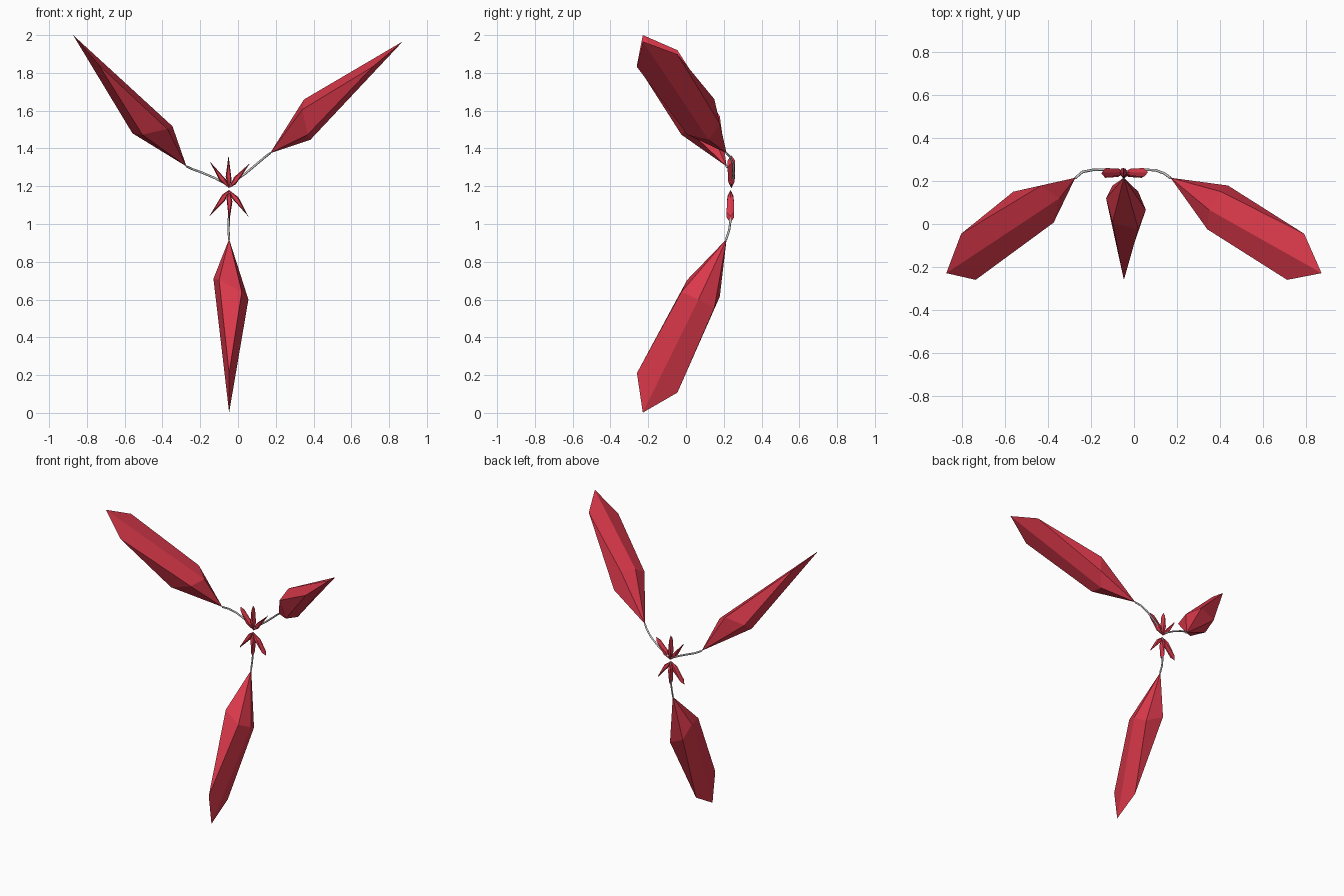
import bpy, bmesh
from math import sin, cos, asin, radians
from mathutils import Vector

if "Cube" in bpy.data.objects:
    bpy.data.objects.remove(bpy.data.objects["Cube"])

red = bpy.data.materials.new("red")
red.diffuse_color = (0.70, 0.04, 0.07, 1)
red.use_nodes = True
red.node_tree.nodes["Principled BSDF"].inputs["Base Color"].default_value = red.diffuse_color

# Faceted petal: point base, slanted six-sided ring, chisel tip
# columns: sideways, depth, distance along the petal
SHAPE = [(0, 0, 0),
         (-0.083, 0.005, 0.23), (-0.053, -0.094, 0.285), (0.067, -0.094, 0.356),
         (0.102, 0.005, 0.353), (0.067, 0.1, 0.356), (-0.053, 0.1, 0.29),
         (0, -0.119, 0.845), (0, 0, 1.02), (0, 0.119, 0.845)]
FACES = [(0, i, i % 6 + 1) for i in range(1, 7)] + [
    (2, 3, 7), (5, 6, 9), (1, 2, 7, 8), (3, 4, 8, 7), (4, 5, 9, 8), (6, 1, 8, 9)]


def petal(name, base, angle, tilt, scale):
    a = radians(angle)
    radial = Vector((cos(a), 0, sin(a)))
    side = Vector((-sin(a), 0, cos(a)))
    back = Vector((0, 1, 0))
    along = radial * cos(tilt) - back * sin(tilt)
    depth = back * cos(tilt) + radial * sin(tilt)
    bm = bmesh.new()
    vs = [bm.verts.new(Vector(base) + scale * (side * u + depth * w + along * l))
          for u, w, l in SHAPE]
    for f in FACES:
        bm.faces.new([vs[i] for i in f])
    bmesh.ops.recalc_face_normals(bm, faces=bm.faces[:])
    me = bpy.data.meshes.new(name)
    bm.to_mesh(me)
    bm.free()
    me.materials.append(red)
    bpy.context.collection.objects.link(bpy.data.objects.new(name, me))


def stem(name, points):
    cu = bpy.data.curves.new(name, "CURVE")
    cu.dimensions = "3D"
    cu.bevel_depth = 0.006
    cu.bevel_resolution = 1
    cu.use_fill_caps = True
    sp = cu.splines.new("POLY")
    sp.points.add(len(points) - 1)
    for p, co in zip(sp.points, points):
        p.co = (*co, 1)
    bpy.context.collection.objects.link(bpy.data.objects.new(name, cu))


# Three large petals, leaning to the front
tilt = asin(0.435)
petal("large_petal_bottom", (-0.047, 0.215, 0.92), -90, tilt, 1)
petal("large_petal_left", (-0.273, 0.215, 1.305), 130.8, tilt, 1)
petal("large_petal_right", (0.17, 0.215, 1.375), 40.1, tilt, 1)

# Six small petals around the centre
for i, ang in enumerate((50, 91, 126)):
    petal(f"small_petal_upper_{i}", (-0.047, 0.24, 1.19), ang, 0, 0.171)
for i, ang in enumerate((-127, -90, -54)):
    petal(f"small_petal_lower_{i}", (-0.047, 0.235, 1.18), ang, 0, 0.171)

# Thin bent stems
stem("stem_bottom", [(-0.047, 0.212, 0.918), (-0.05, 0.228, 0.965), (-0.049, 0.236, 1.02),
                     (-0.045, 0.238, 1.1), (-0.047, 0.237, 1.17)])
stem("stem_left", [(-0.273, 0.214, 1.305), (-0.24, 0.242, 1.29), (-0.19, 0.252, 1.272),
                   (-0.12, 0.253, 1.242), (-0.06, 0.245, 1.21)])
stem("stem_right", [(0.17, 0.214, 1.375), (0.14, 0.236, 1.352), (0.1, 0.25, 1.318),
                    (0.04, 0.253, 1.268), (-0.035, 0.245, 1.215)])
